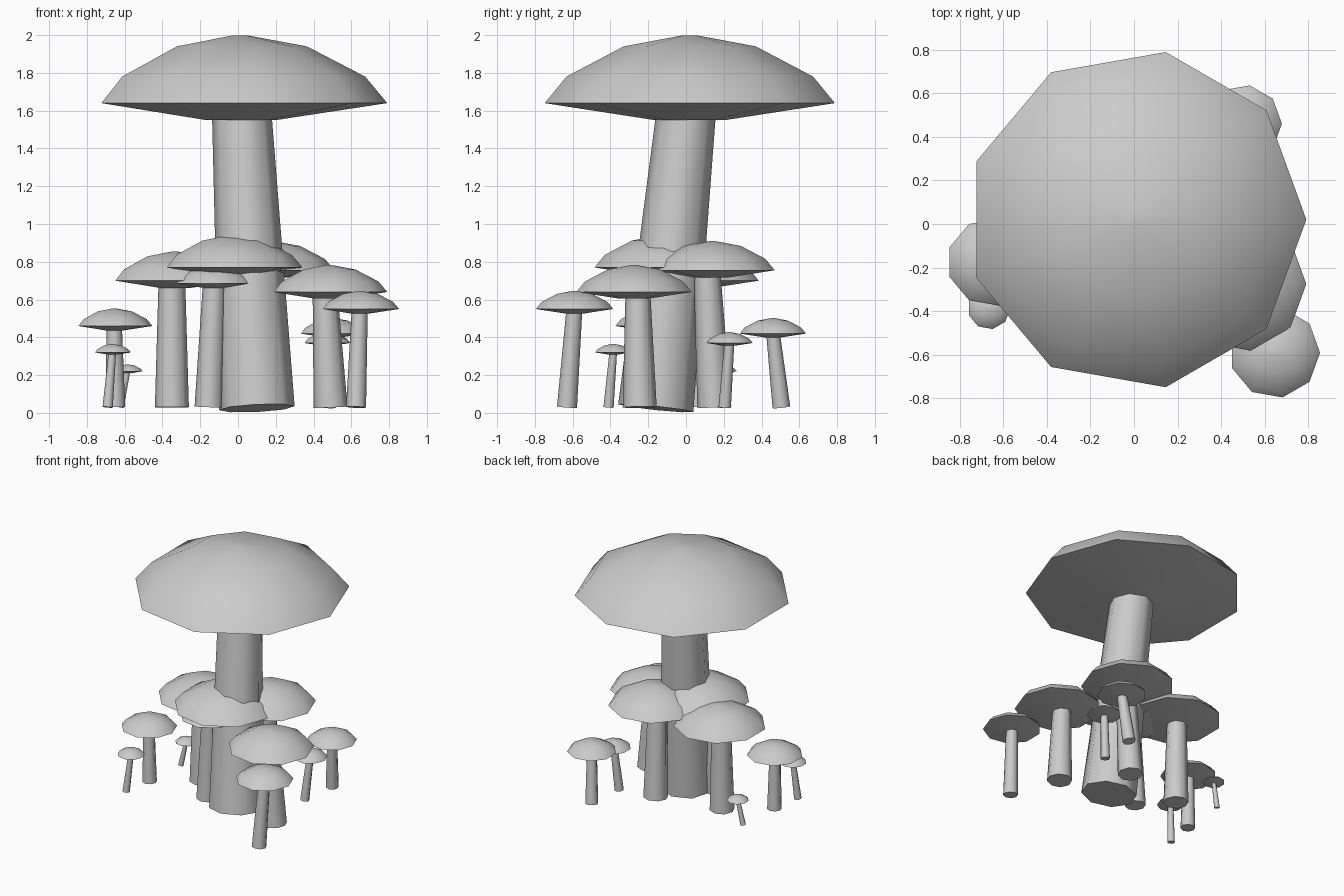
import bpy, bmesh, math
from mathutils import Vector

if "Cube" in bpy.data.objects:
    bpy.data.objects.remove(bpy.data.objects["Cube"])

CAP_SIDES, STEM_SIDES = 9, 8
# cap profile, scaled by cap radius: (radius, height above rim)
CAP_PROFILE = [(0.245, -0.115), (1.0, 0.0), (0.85, 0.18), (0.455, 0.385), (0.05, 0.46)]


def loft(name, rings, tip=None):
    """Bridge a list of rings (lists of points) and close both ends."""
    bm = bmesh.new()
    loops = [[bm.verts.new(p) for p in ring] for ring in rings]
    n = len(loops[0])
    for a, b in zip(loops, loops[1:]):
        for i in range(n):
            j = (i + 1) % n
            bm.faces.new((a[i], a[j], b[j], b[i]))
    bm.faces.new(loops[0][::-1])
    bm.faces.new(loops[-1])
    bmesh.ops.recalc_face_normals(bm, faces=bm.faces)
    mesh = bpy.data.meshes.new(name)
    bm.to_mesh(mesh)
    bm.free()
    ob = bpy.data.objects.new(name, mesh)
    bpy.context.collection.objects.link(ob)
    bpy.ops.object.select_all(action='DESELECT')
    ob.select_set(True)
    bpy.context.view_layer.objects.active = ob
    bpy.ops.object.shade_smooth_by_angle(angle=math.radians(55))


def ring(center, u, v, radius, n):
    return [center + radius * (u * math.cos(2 * math.pi * i / n) + v * math.sin(2 * math.pi * i / n))
            for i in range(n)]


def mushroom(name, cap_xy, cap_r, rim_z, foot_xy, foot_r, top_r, foot_z=0.03, head_xy=None):
    # cap: stacked nine-sided rings
    x, y = cap_xy
    X, Y = Vector((1, 0, 0)), Vector((0, 1, 0))
    loft(name + "_cap", [ring(Vector((x, y, rim_z + h * cap_r)), X, Y, r * cap_r, CAP_SIDES)
                         for r, h in CAP_PROFILE])
    # stem: leaning tapered prism whose ends are square to its axis
    hx, hy = head_xy or cap_xy
    a = Vector((*foot_xy, foot_z))
    b = Vector((hx, hy, rim_z + 0.05 * cap_r))
    axis = (b - a).normalized()
    u = Y.cross(axis).normalized()
    v = axis.cross(u)
    loft(name + "_stem", [ring(a, u, v, foot_r, STEM_SIDES), ring(b, u, v, top_r, STEM_SIDES)])


# name, cap centre, cap radius, rim height, foot centre, foot radius, stem top radius
mushroom("main", (0.01, 0.02), 0.78, 1.64, (0.10, -0.16), 0.20, 0.155, 0.025, (0.015, 0.01))
mushroom("collar", (-0.03, -0.12), 0.37, 0.77, (0.06, -0.12), 0.09, 0.07)
mushroom("left", (-0.335, 0.055), 0.335, 0.70, (-0.35, 0.05), 0.09, 0.07, head_xy=(-0.35, 0.06))
mushroom("left_front", (-0.125, -0.17), 0.215, 0.685, (-0.155, -0.17), 0.075, 0.06)
mushroom("back", (0.175, 0.14), 0.335, 0.755, (0.16, 0.15), 0.09, 0.07, head_xy=(0.17, 0.11))
mushroom("right", (0.48, -0.275), 0.31, 0.64, (0.49, -0.245), 0.09, 0.065, head_xy=(0.46, -0.255))
mushroom("front_right", (0.645, -0.59), 0.208, 0.55, (0.625, -0.63), 0.053, 0.042)
mushroom("far_left", (-0.655, -0.175), 0.202, 0.46, (-0.65, -0.175), 0.053, 0.04)
mushroom("small_left", (-0.665, -0.385), 0.098, 0.32, (-0.69, -0.41), 0.027, 0.02)
mushroom("tiny_left", (-0.585, 0.19), 0.08, 0.22, (-0.625, 0.18), 0.02, 0.015)
mushroom("back_right", (0.5, 0.46), 0.178, 0.42, (0.47, 0.505), 0.047, 0.036)
mushroom("small_back_right", (0.47, 0.23), 0.125, 0.37, (0.44, 0.205), 0.033, 0.026)
